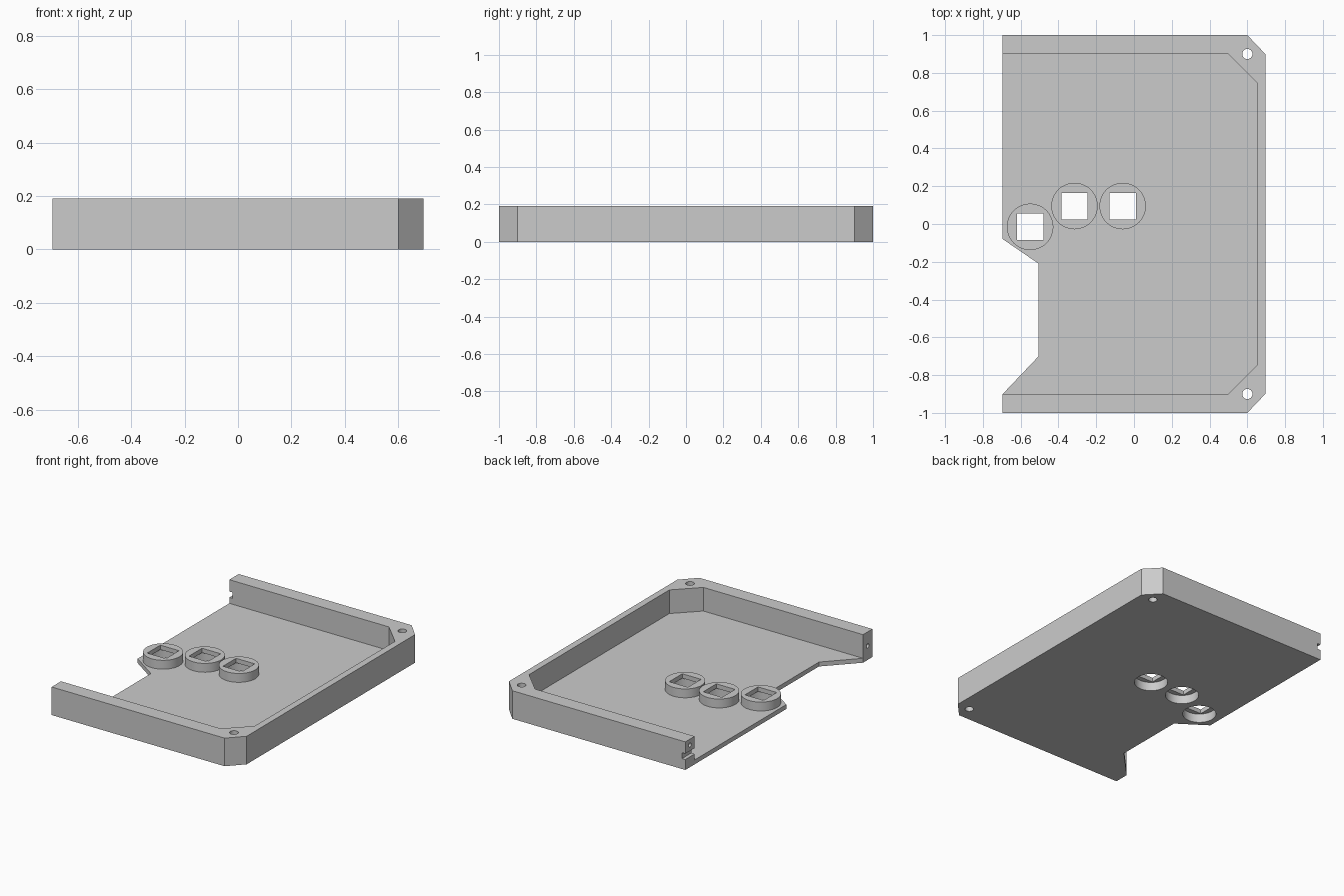
import bpy
import bmesh
import math
from mathutils import Matrix

if "Cube" in bpy.data.objects:
    bpy.data.objects.remove(bpy.data.objects["Cube"])

HEIGHT, FLOOR, BOSS_TOP = 0.19, 0.03, 0.09
LEFT, RIGHT = -0.695, 0.695
BOSSES = [(-0.55, -0.015), (-0.315, 0.095), (-0.06, 0.095)]

grey = bpy.data.materials.new("light grey plastic")
grey.use_nodes = True
color = (0.6, 0.6, 0.6, 1)
grey.diffuse_color = color
grey.node_tree.nodes["Principled BSDF"].inputs["Base Color"].default_value = color


def finish(name, bm):
    bmesh.ops.recalc_face_normals(bm, faces=bm.faces)
    mesh = bpy.data.meshes.new(name)
    bm.to_mesh(mesh)
    bm.free()
    mesh.materials.append(grey)
    obj = bpy.data.objects.new(name, mesh)
    bpy.context.collection.objects.link(obj)
    return obj


def prism(name, outline, z0, z1):
    bm = bmesh.new()
    face = bm.faces.new([bm.verts.new((x, y, z0)) for x, y in outline])
    top = bmesh.ops.extrude_face_region(bm, geom=[face])["geom"]
    verts = [v for v in top if isinstance(v, bmesh.types.BMVert)]
    bmesh.ops.translate(bm, verts=verts, vec=(0, 0, z1 - z0))
    return finish(name, bm)


def box(name, x0, x1, y0, y1, z0, z1):
    return prism(name, [(x0, y0), (x1, y0), (x1, y1), (x0, y1)], z0, z1)


def cylinder(name, center, radius, depth, axis="Z", sides=48):
    bm = bmesh.new()
    turn = Matrix.Rotation(math.pi / 2, 4, "Y") if axis == "X" else Matrix()
    bmesh.ops.create_cone(bm, cap_ends=True, segments=sides, radius1=radius,
                          radius2=radius, depth=depth,
                          matrix=Matrix.Translation(center) @ turn)
    return finish(name, bm)


def combine(body, tool, operation="DIFFERENCE"):
    tool.hide_render = True
    mod = body.modifiers.new(tool.name, "BOOLEAN")
    mod.operation = operation
    mod.solver = "EXACT"
    mod.object = tool
    bpy.context.view_layer.objects.active = body
    bpy.ops.object.modifier_apply(modifier=mod.name)
    bpy.data.objects.remove(tool)


# Outer block with chamfered corners and a cutout in the open side
tray = prism("tray", [
    (LEFT, -1), (0.6, -1), (RIGHT, -0.9), (RIGHT, 0.9), (0.6, 1), (LEFT, 1),
    (LEFT, -0.08), (-0.505, -0.21), (-0.505, -0.7), (LEFT, -0.9)], 0, HEIGHT)

# Pocket that leaves the floor and three walls
combine(tray, prism("pocket", [
    (-1, -0.9), (0.5, -0.9), (0.65, -0.75), (0.65, 0.75), (0.5, 0.9), (-1, 0.9)],
    FLOOR, 0.4))

# Round bosses, hollow below, with square openings
for x, y in BOSSES:
    combine(tray, cylinder("boss", (x, y, 0.05), 0.123, 2 * (BOSS_TOP - 0.05)), "UNION")
for x, y in BOSSES:
    combine(tray, cylinder("recess", (x, y, 0), 0.105, 0.12))
    combine(tray, box("opening", x - 0.07, x + 0.07, y - 0.07, y + 0.07, -0.1, 0.2))

# Vertical screw holes in the corners and pin holes in the wall ends
for side, pin_z in ((-1, 0.095), (1, 0.15)):
    combine(tray, cylinder("screw_hole", (0.6, side * 0.9, 0.1), 0.027, 0.5, sides=32))
    combine(tray, cylinder("pin_hole", (LEFT, side * 0.95, pin_z), 0.014, 0.3, "X", 24))

# Groove across the end of the back wall
combine(tray, box("groove", -0.8, LEFT + 0.025, 0.85, 1.1, 0.07, 0.11))

bpy.ops.object.select_all(action="DESELECT")
tray.select_set(True)
bpy.context.view_layer.objects.active = tray
bpy.ops.object.shade_smooth_by_angle(angle=math.radians(30))
